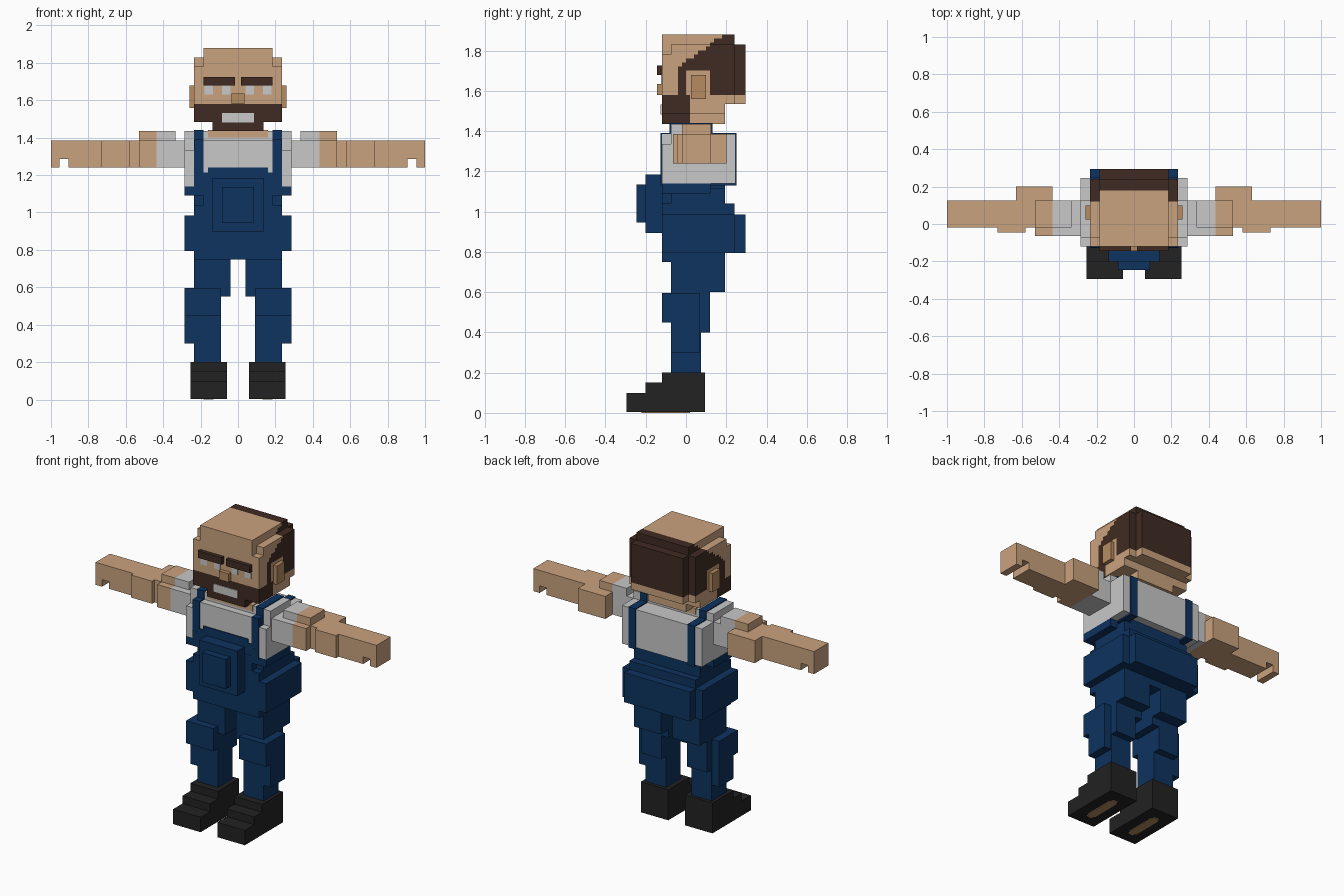
import bpy, bmesh


def material(name, rgb):
    m = bpy.data.materials.new(name)
    m.diffuse_color = (*rgb, 1)
    return m


SKIN = material("skin", (0.59, 0.36, 0.21))
TAN = material("dark_skin", (0.47, 0.26, 0.12))
HAIR = material("brown_hair", (0.051, 0.024, 0.016))
NAVY = material("navy_denim", (0.004, 0.033, 0.115))
GREY = material("pale_grey", (0.58, 0.58, 0.58))
BLACK = material("shoe_black", (0.016, 0.016, 0.016))


def add_box(bm, b):
    """Box from (x0, x1, y0, y1, z0, z1)."""
    vs = bmesh.ops.create_cube(bm, size=1)["verts"]
    for v in vs:
        for i in range(3):
            v.co[i] = b[2 * i] if v.co[i] < 0 else b[2 * i + 1]


def part(name, mats, boxes, mirror=False, rule=None):
    """Blocky object; mirror adds the copy at -x, rule(face) picks the material."""
    bm = bmesh.new()
    for b in boxes:
        add_box(bm, b)
        if mirror:
            add_box(bm, (-b[1], -b[0], *b[2:]))
    if rule:
        rule(bm)
    me = bpy.data.meshes.new(name)
    bm.to_mesh(me)
    bm.free()
    for m in mats:
        me.materials.append(m)
    ob = bpy.data.objects.new(name, me)
    bpy.context.collection.objects.link(ob)
    return ob


def wide(x, *rest):
    """Box centred on x = 0."""
    return (-x, x, *rest)


# --- Head, with the hair and beard as a stepped colour pattern ---
def is_hair(y, z):
    if z < 1.58:
        return y < 0.01                      # beard
    if z < 1.70 and 0.0 < y < 0.12:
        return False                         # bare patch round the ear
    if z < 1.70:
        return y > -0.05                     # sideburn and back
    return y > 0.19 - (1.88 - z) * 1.4       # receding hairline


def paint_head(bm):
    for axis, lo, hi in ((1, -5, 15), (2, 72, 94)):
        for i in range(lo, hi):
            co, no = [0, 0, 0], [0, 0, 0]
            co[axis], no[axis] = i * 0.02, 1
            bmesh.ops.bisect_plane(bm, geom=bm.verts[:] + bm.edges[:] + bm.faces[:],
                                   plane_co=co, plane_no=no)
    bm.normal_update()
    for f in bm.faces:
        c = f.calc_center_median()
        f.material_index = int(is_hair(c.y, c.z))
    bmesh.ops.dissolve_limit(bm, angle_limit=0.01, verts=bm.verts[:],
                             edges=bm.edges[:], delimit={'MATERIAL'})


part("head", [SKIN, HAIR], [
    wide(0.185, -0.12, 0.24, 1.535, 1.88),
    wide(0.235, -0.075, 0.24, 1.535, 1.83),
    wide(0.235, -0.12, 0.195, 1.485, 1.78),
    wide(0.135, -0.12, 0.195, 1.435, 1.485),
    wide(0.185, 0.20, 0.295, 1.535, 1.83)], rule=paint_head)
part("ears", [TAN], [(0.22, 0.26, 0.025, 0.10, 1.56, 1.68)], True)
part("eyebrows", [HAIR], [(0.015, 0.185, -0.145, -0.11, 1.68, 1.725)], True)
part("eyes", [GREY], [(0.04, 0.085, -0.125, -0.118, 1.632, 1.68),
                      (0.135, 0.18, -0.125, -0.118, 1.632, 1.68)], True)
part("nose", [TAN], [wide(0.035, -0.145, -0.11, 1.58, 1.635)])
part("mouth", [GREY], [wide(0.085, -0.126, -0.118, 1.482, 1.532)])
part("neck", [SKIN], [wide(0.16, -0.08, 0.13, 1.40, 1.44)])

# --- Shirt ---
part("shirt", [GREY], [
    wide(0.235, -0.12, 0.245, 1.14, 1.385),
    wide(0.285, -0.12, 0.245, 1.14, 1.335),
    wide(0.285, -0.075, 0.245, 1.14, 1.385),
    wide(0.285, -0.075, 0.125, 1.14, 1.435)])

# --- Overalls: straps, bib, pocket and trousers ---
part("straps", [NAVY], [
    (0.185, 0.235, -0.126, 0.251, 1.13, 1.391),
    (0.185, 0.235, -0.081, 0.131, 1.30, 1.441)], True)
part("bib", [NAVY], [
    wide(0.235, -0.127, -0.118, 1.14, 1.19),
    wide(0.20, -0.127, -0.118, 1.19, 1.215),
    wide(0.16, -0.127, -0.118, 1.215, 1.24)])
part("bib_pocket", [NAVY], [
    wide(0.135, -0.20, -0.10, 0.895, 1.185),
    wide(0.085, -0.245, -0.19, 0.945, 1.135)])
part("trousers", [NAVY], [
    wide(0.285, -0.12, 0.125, 1.09, 1.14),
    wide(0.185, -0.12, 0.195, 0.795, 1.14),
    wide(0.235, -0.075, 0.195, 0.795, 1.115),
    wide(0.235, -0.12, 0.24, 0.795, 1.04),
    wide(0.285, -0.12, 0.24, 0.795, 0.985),
    wide(0.235, 0.20, 0.295, 0.795, 0.985),
    wide(0.235, -0.12, 0.195, 0.75, 0.80)])
part("trouser_legs", [NAVY], [
    (0.04, 0.235, -0.075, 0.195, 0.60, 0.80),
    (0.04, 0.12, -0.075, 0.12, 0.55, 0.62),
    (0.09, 0.285, -0.12, 0.07, 0.45, 0.595),
    (0.09, 0.235, -0.075, 0.12, 0.40, 0.60),
    (0.09, 0.285, -0.075, 0.07, 0.30, 0.55),
    (0.09, 0.235, -0.075, 0.075, 0.18, 0.45)], True)

# --- Arms: sleeves, bare arms and hands with a finger gap ---
part("sleeves", [GREY], [
    (0.27, 0.435, -0.065, 0.125, 1.24, 1.385),
    (0.335, 0.435, -0.02, 0.125, 1.37, 1.435)], True)
part("arms", [SKIN], [
    (0.435, 0.53, -0.065, 0.125, 1.24, 1.385),
    (0.435, 0.53, -0.02, 0.125, 1.37, 1.435),
    (0.435, 0.63, 0.05, 0.20, 1.24, 1.385),
    (0.50, 0.905, -0.02, 0.125, 1.24, 1.385),
    (0.58, 0.73, -0.045, 0.05, 1.24, 1.385)], True)
part("hands", [SKIN], [
    (0.90, 1.0, -0.02, 0.125, 1.285, 1.385),
    (0.955, 1.0, -0.02, 0.125, 1.24, 1.29)], True)

# --- Stepped shoes with sole patches ---
part("shoes", [BLACK], [
    (0.06, 0.255, -0.295, 0.095, 0.004, 0.10),
    (0.06, 0.255, -0.20, 0.095, 0.05, 0.15),
    (0.06, 0.255, -0.12, 0.095, 0.10, 0.20)], True)
part("sole_patches", [TAN], [
    (0.13, 0.185, -0.20, 0.0, 0.0, 0.006),
    (0.14, 0.175, -0.22, 0.02, 0.0, 0.006)], True)
